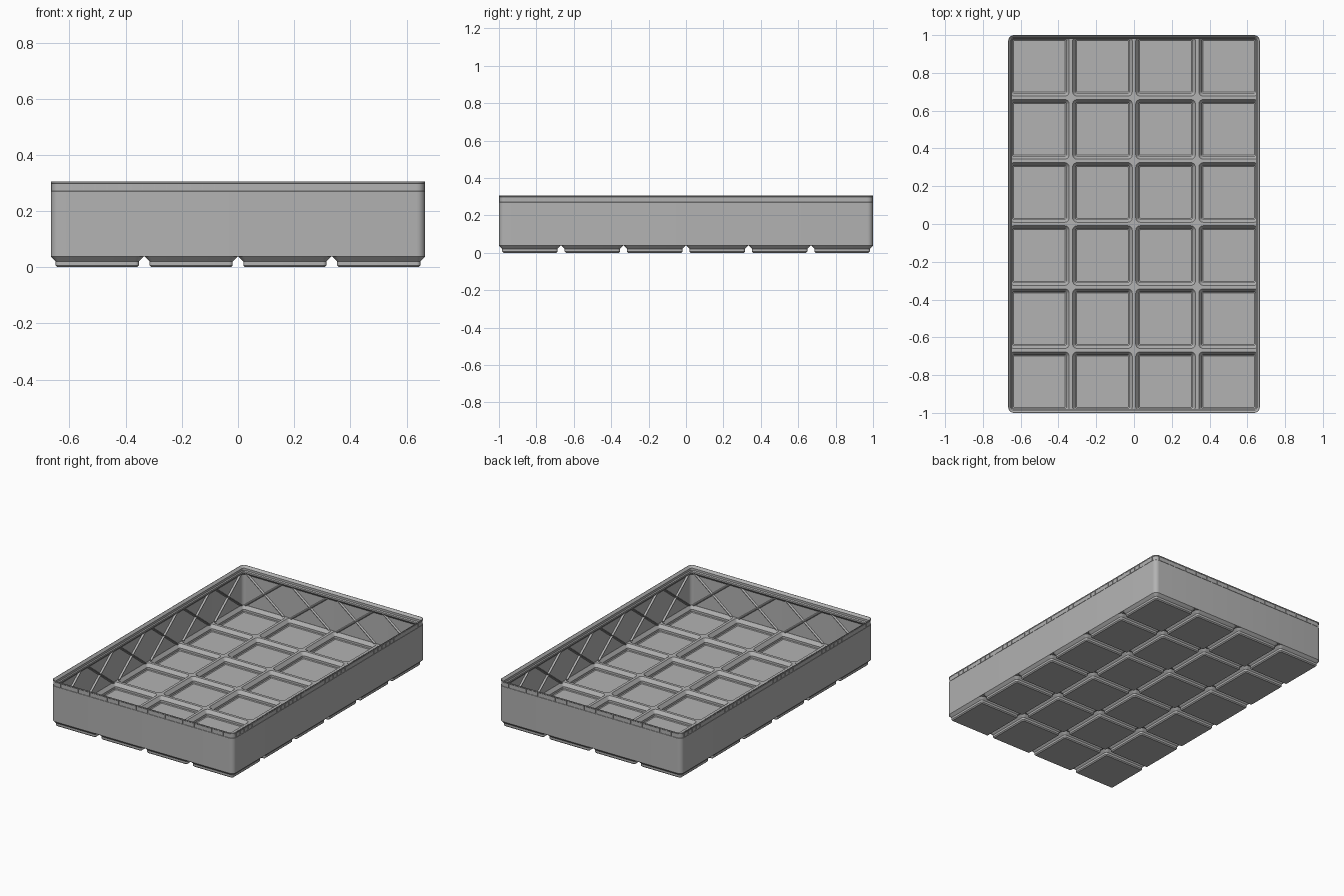
import bpy, bmesh, math
from mathutils import Vector

if "Cube" in bpy.data.objects:
    bpy.data.objects.remove(bpy.data.objects["Cube"])

PITCH, HX, HY, R = 0.334, 0.666, 1.0, 0.030
NX, NY, TOP = 4, 6, 0.306

grey = bpy.data.materials.new("grey plastic")
grey.diffuse_color = (0.45, 0.45, 0.45, 1)
grey.use_nodes = True
grey.node_tree.nodes["Principled BSDF"].inputs["Base Color"].default_value = grey.diffuse_color


def finish(name, bm, recalc=True):
    if recalc:
        bmesh.ops.recalc_face_normals(bm, faces=bm.faces)
    me = bpy.data.meshes.new(name)
    bm.to_mesh(me)
    bm.free()
    me.materials.append(grey)
    ob = bpy.data.objects.new(name, me)
    bpy.context.collection.objects.link(ob)
    bpy.ops.object.select_all(action='DESELECT')
    ob.select_set(True)
    bpy.context.view_layer.objects.active = ob
    bpy.ops.object.shade_smooth_by_angle(angle=math.radians(30))
    return ob


def rounded(hx, hy, r, z, cx=0, cy=0, seg=6):
    """Counter-clockwise rounded rectangle."""
    pts = []
    for k, (sx, sy) in enumerate(((1, 1), (-1, 1), (-1, -1), (1, -1))):
        for i in range(seg + 1):
            a = math.pi / 2 * (k + i / seg)
            pts.append(Vector((cx + sx * (hx - r) + r * math.cos(a),
                               cy + sy * (hy - r) + r * math.sin(a), z)))
    return pts


def clamp_to_bin(p):
    """Keep a point inside the rounded outline of the tray."""
    hx, hy = HX - 0.001, HY - 0.001
    c = Vector((max(R - hx, min(hx - R, p.x)), max(R - hy, min(hy - R, p.y)), p.z))
    d = p - c
    return c + d * (R / d.length) if d.length > R else p


def bridge(bm, a, b):
    n = len(a)
    for i in range(n):
        j = (i + 1) % n
        bm.faces.new((a[i], a[j], b[j], b[i]))


# Hollow stepped feet, one per grid cell, joined by raised ridges
bm = bmesh.new()
OUTER = ((0.1415, 0.006, 0.0), (0.148, 0.0127, 0.0064),
         (0.148, 0.0127, 0.0207), (0.165, R, 0.0378))
INNER = ((0.137, 0.006, 0.006), (0.142, 0.010, 0.010),
         (0.142, 0.010, 0.024), (0.158, 0.024, 0.046))
for ix in range(NX):
    for iy in range(NY):
        cx, cy = (ix - (NX - 1) / 2) * PITCH, (iy - (NY - 1) / 2) * PITCH
        for prof, up in ((OUTER, False), (INNER, True)):
            loops = [[bm.verts.new(p) for p in rounded(h, h, r, z, cx, cy)]
                     for h, r, z in prof]
            edge = rounded(PITCH / 2, PITCH / 2, 0.0004, prof[-1][2], cx, cy)
            loops.append([bm.verts.new(clamp_to_bin(p)) for p in edge])
            for a, b in zip(loops, loops[1:]):
                if up:
                    bridge(bm, b, a)
                else:
                    bridge(bm, a, b)
            bm.faces.new(loops[0] if up else loops[0][::-1])
finish("grid_base", bm, recalc=False)

# Thin outer wall with a stacking lip: (inset, height) going round the section
bm = bmesh.new()
SECTION = ((0, 0.0378), (0, 0.270), (0.002, 0.272), (0.002, 0.298), (0, 0.300),
           (0, TOP), (0.002, TOP), (0.015, 0.292), (0.015, 0.278), (0.020, 0.272),
           (0.020, 0.262), (0.006, 0.246), (0.006, 0.0378))
loops = [[bm.verts.new(p) for p in rounded(HX - d, HY - d, R - d, z)] for d, z in SECTION]
for a, b in zip(loops, loops[1:] + loops[:1]):
    bridge(bm, a, b)
finish("wall_and_lip", bm)

# Crossed stiffening ribs on the inside of each wall
SIDES = ((HY, NX, 0), (HX, NY, math.pi / 2), (HY, NX, math.pi), (HX, NY, -math.pi / 2))
bm = bmesh.new()
for dist, cells, ang in SIDES:
    ca, sa = math.cos(ang), math.sin(ang)

    def place(u, inset, z):
        v = -dist + inset
        return bm.verts.new((u * ca - v * sa, u * sa + v * ca, z))

    for c in range(cells):
        mid = (c - (cells - 1) / 2) * PITCH
        for s in (1, -1):
            a, b = Vector((mid - s * 0.138, 0.046)), Vector((mid + s * 0.138, 0.262))
            d = (b - a).normalized()
            n = Vector((-d.y, d.x)) * 0.007
            ends = []
            for p in (a, b):
                ends.append([place(*q) for q in (
                    ((p + n).x, 0.005, (p + n).y), ((p + n * 0.3).x, 0.017, (p + n * 0.3).y),
                    ((p - n * 0.3).x, 0.017, (p - n * 0.3).y), ((p - n).x, 0.005, (p - n).y))])
            bridge(bm, *ends)
            bm.faces.new(ends[0])
            bm.faces.new(ends[1])
finish("cross_ribs", bm)

# Row of small panels around the lip, separated by narrow grooves
bm = bmesh.new()
STEP = 0.0416
for dist, cells, ang in SIDES:
    ca, sa = math.cos(ang), math.sin(ang)
    half = (HX if dist == HY else HY) - R
    count = int(2 * half / STEP)
    step = 2 * half / count
    for i in range(count):
        u, v = -half + (i + 0.5) * step, -dist + 0.0015
        box = bmesh.ops.create_cube(bm, size=1)["verts"]
        for p in box:
            x, y, z = u + p.co.x * (step - 0.003), v + p.co.y * 0.003, 0.285 + p.co.z * 0.026
            p.co = (x * ca - y * sa, x * sa + y * ca, z)
finish("lip_panels", bm)
